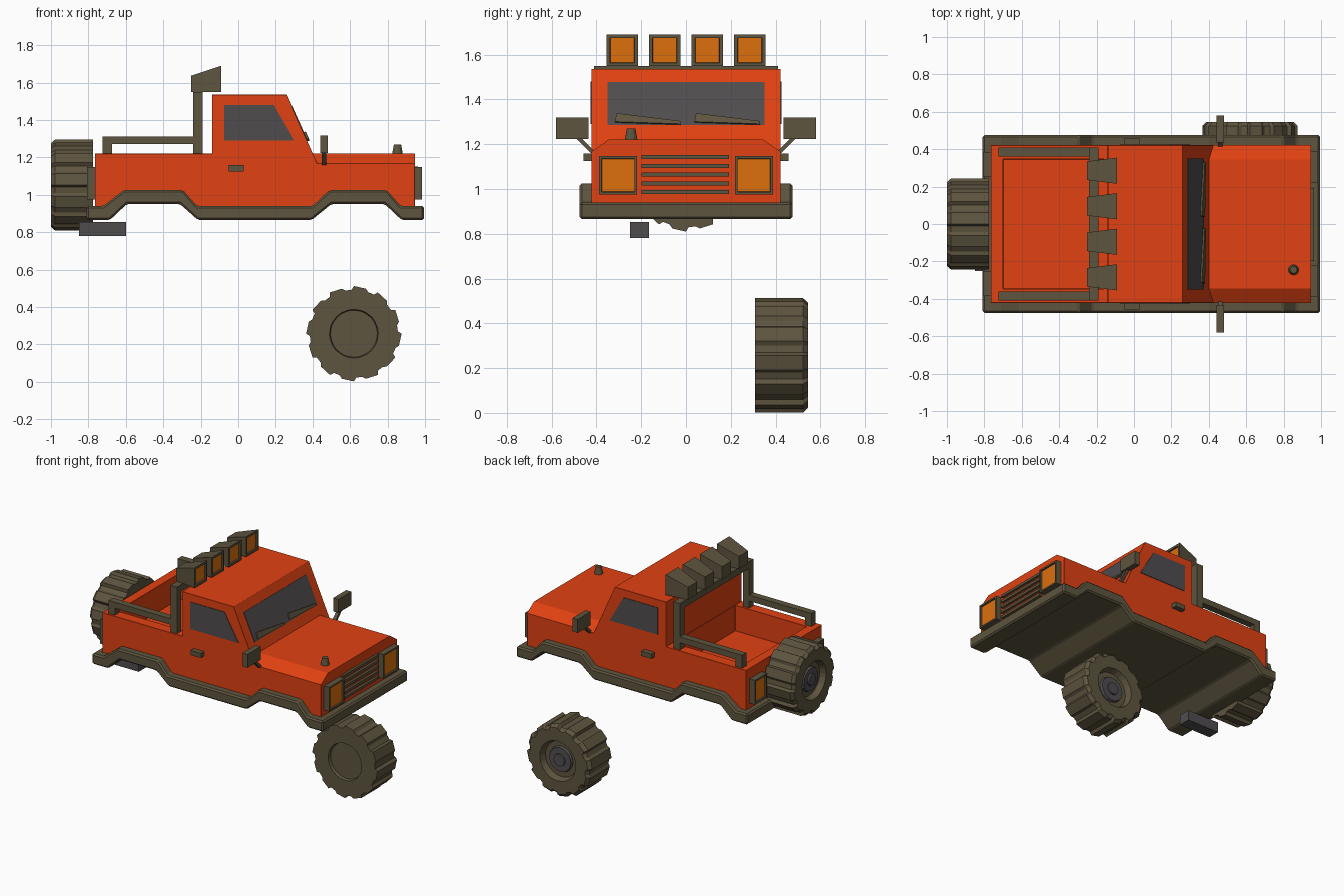
import bpy, bmesh, math
from mathutils import Matrix, Vector

if "Cube" in bpy.data.objects:
    bpy.data.objects.remove(bpy.data.objects["Cube"])


def mat(name, rgb):
    m = bpy.data.materials.new(name)
    m.diffuse_color = (*rgb, 1)
    m.use_nodes = True
    m.node_tree.nodes["Principled BSDF"].inputs["Base Color"].default_value = m.diffuse_color
    return m


RED = mat("red_orange_paint", (0.75, 0.053, 0.006))
BROWN = mat("olive_brown", (0.112, 0.09, 0.05))
GREY = mat("dark_grey", (0.08, 0.073, 0.078))
AMBER = mat("amber", (0.72, 0.16, 0.004))


def finish(bm, name, mats, bevel=0):
    bmesh.ops.recalc_face_normals(bm, faces=bm.faces)
    me = bpy.data.meshes.new(name)
    bm.to_mesh(me)
    bm.free()
    for m in mats:
        me.materials.append(m)
    ob = bpy.data.objects.new(name, me)
    bpy.context.collection.objects.link(ob)
    if bevel:
        add_bevel(ob, bevel)
    return ob


def add_bevel(ob, w):
    b = ob.modifiers.new("bevel", 'BEVEL')
    b.width, b.segments, b.limit_method = w, 1, 'ANGLE'


def prism(name, pts, vec, m, bevel=0):
    """Flat polygon of 3D points pushed along a vector."""
    bm = bmesh.new()
    vec = Vector(vec)
    a = [bm.verts.new(p) for p in pts]
    b = [bm.verts.new(Vector(p) + vec) for p in pts]
    bm.faces.new(a)
    bm.faces.new(b)
    for i in range(len(a)):
        j = (i + 1) % len(a)
        bm.faces.new((a[i], a[j], b[j], b[i]))
    return finish(bm, name, [m], bevel)


def side_prism(name, xz, half, m, bevel=0):
    return prism(name, [(x, -half, z) for x, z in xz], (0, 2 * half, 0), m, bevel)


def box(name, x, y, z, m, bevel=0):
    return prism(name, [(x[0], y[0], z[0]), (x[1], y[0], z[0]), (x[1], y[0], z[1]), (x[0], y[0], z[1])],
                 (0, y[1] - y[0], 0), m, bevel)


def lamp(name, x0, x1, y, z_back, z_front, half_back, half_front, rim):
    """Box or flared housing with a recessed amber lens at x1."""
    bm = bmesh.new()
    r = []
    for x, h, z in ((x0, half_back, z_back), (x1, half_front, z_front)):
        r.append([bm.verts.new(p) for p in ((x, y - h, z[0]), (x, y + h, z[0]), (x, y + h, z[1]), (x, y - h, z[1]))])
    bm.faces.new(r[0])
    front = bm.faces.new(r[1])
    for i in range(4):
        j = (i + 1) % 4
        bm.faces.new((r[0][i], r[0][j], r[1][j], r[1][i]))
    bmesh.ops.recalc_face_normals(bm, faces=bm.faces)
    bmesh.ops.inset_region(bm, faces=[front], thickness=rim, depth=0)
    bmesh.ops.inset_region(bm, faces=[front], thickness=0.002, depth=-0.01)
    front.material_index = 1
    return finish(bm, name, [BROWN, AMBER])


def wheel(name, matrix):
    """Lugged tyre: stacked rings, local z is the axle, hub faces +z."""
    bm = bmesh.new()
    lug = [(0, 0.255), (15, 0.249), (19, 0.235), (27, 0.235)]
    outline = [(math.radians(30 * k + a), r) for k in range(12) for a, r in lug]
    rings = [(0.125, 0.02), (0.13, 0), (None, 0), (None, 0.215), (0.92, 0.237), (0.14, 0.237), (0.125, 0.195)]
    loops = []
    for r, z in rings:
        loops.append([])
        for a, ro in outline:
            rad = ro if r is None else (ro * r if r > 0.5 else r)
            loops[-1].append(bm.verts.new((rad * math.cos(a), rad * math.sin(a), z)))
    n = len(outline)
    for p, q in zip(loops, loops[1:]):
        for i in range(n):
            j = (i + 1) % n
            bm.faces.new((p[i], p[j], q[j], q[i]))
    bm.faces.new(loops[0])
    bm.faces.new(loops[-1])
    tyre = finish(bm, name + "_tyre", [BROWN])
    tyre.matrix_world = matrix
    # stepped grey hub
    bm = bmesh.new()
    for r, z0, z1 in ((0.092, 0.19, 0.212), (0.045, 0.2, 0.224)):
        bmesh.ops.create_cone(bm, cap_ends=True, segments=16, radius1=r, radius2=r * 0.92, depth=z1 - z0,
                              matrix=Matrix.Translation((0, 0, (z0 + z1) / 2)))
    finish(bm, name + "_hub", [GREY]).matrix_world = matrix


def ws(z):
    """x of the windscreen plane at height z."""
    return 0.43 - (z - 1.155) * 0.447


# Skirt: wheel arch steps, shared with the body underside
top = [(-0.72, 0), (-0.61, 1), (-0.295, 1), (-0.22, 0), (0.40, 0), (0.49, 1), (0.795, 1), (0.87, 0)]
low = [(-0.685, 0), (-0.595, 1), (-0.31, 1), (-0.215, 0), (0.395, 0), (0.50, 1), (0.785, 1), (0.875, 0)]
upper = [(-0.81, 0.94)] + [(x, 0.94 + 0.085 * s) for x, s in top] + [(0.995, 0.94)]
lower = [(-0.81, 0.865)] + [(x, 0.865 + 0.085 * s) for x, s in low] + [(0.995, 0.865)]
side_prism("skirt_trim", upper + lower[::-1], 0.475, BROWN, 0.01)

# Body and cab
under = [(-0.765, 0.9)] + [(x, 0.9 + 0.085 * s) for x, s in low] + [(0.945, 0.9)]
body = side_prism("body", under + [(0.945, 1.165), (ws(1.165), 1.165), (ws(1.535), 1.535), (-0.14, 1.535),
                                   (-0.14, 1.22), (-0.765, 1.22)], 0.422, RED)
cutter = box("bed_cutter", (-0.70, -0.142), (-0.347, 0.347), (1.04, 1.3), RED)
cutter.hide_render = True
cutter.hide_viewport = True
cut = body.modifiers.new("bed", 'BOOLEAN')
cut.operation, cut.object, cut.solver = 'DIFFERENCE', cutter, 'EXACT'
add_bevel(body, 0.007)
prism("hood", [(0.40, y, z) for y, z in ((-0.422, 1.15), (0.422, 1.15), (0.422, 1.167), (0.345, 1.22),
                                         (-0.345, 1.22), (-0.422, 1.167))], (0.545, 0, 0), RED)

# Glass and wipers
nrm = Vector((0.913, 0, 0.408))
prism("windscreen", [(ws(z), y, z) for y, z in ((-0.35, 1.285), (0.35, 1.285), (0.35, 1.475), (-0.35, 1.475))],
      nrm * 0.004, GREY)
for k, y in enumerate((-0.31, 0.045)):
    prism(f"wiper_{k}", [(ws(z), y + d, z) for d, z in ((0, 1.333), (0.285, 1.298), (0.285, 1.285), (-0.008, 1.295))],
          nrm * 0.014, BROWN)

# Parts on both sides
for s, tag in ((-1, "right"), (1, "left")):
    prism(f"side_window_{tag}", [(x, s * 0.42, z) for x, z in ((-0.075, 1.29), (0.30, 1.29), (0.19, 1.48),
                                                               (-0.075, 1.48))], (0, s * 0.006, 0), GREY)
    box(f"door_handle_{tag}", (-0.05, 0.03), (s * 0.41, s * 0.458), (1.125, 1.158), BROWN)
    box(f"mirror_{tag}", (0.44, 0.48), (s * 0.435, s * 0.58), (1.223, 1.318), BROWN)
    prism(f"mirror_arm_{tag}", [(0.448, s * y, z) for y, z in ((0.465, 1.225), (0.49, 1.225), (0.425, 1.16),
                                                               (0.405, 1.165))], (0.025, 0, 0), BROWN)
    rail_y = (s * 0.362, s * 0.41)
    box(f"roll_bar_post_{tag}", (-0.24, -0.19), rail_y, (1.215, 1.548), BROWN)
    box(f"bed_rail_{tag}", (-0.725, -0.24), rail_y, (1.27, 1.312), BROWN)
    box(f"bed_rail_post_{tag}", (-0.725, -0.675), rail_y, (1.215, 1.27), BROWN)
    lamp(f"headlight_{tag}", 0.94, 0.985, s * 0.303, (0.975, 1.147), (0.975, 1.147), 0.085, 0.085, 0.016)
    lamp(f"tail_light_{tag}", -0.76, -0.808, s * 0.318, (0.975, 1.147), (0.975, 1.147), 0.067, 0.067, 0.018)
box("roll_bar_top", (-0.24, -0.19), (-0.41, 0.41), (1.50, 1.548), BROWN)

# Roof lamps
for k in range(4):
    lamp(f"roof_lamp_{k}", -0.25, -0.09, -0.285 + 0.19 * k, (1.548, 1.637), (1.548, 1.69), 0.05, 0.07, 0.022)

# Grille slats, hood cap, tow bar
for k in range(5):
    z = 1.143 - 0.039 * k
    box(f"grille_slat_{k}", (0.94, 0.962), (-0.198, 0.193), (z - 0.01, z + 0.008), BROWN)
bm = bmesh.new()
bmesh.ops.create_cone(bm, cap_ends=True, segments=12, radius1=0.029, radius2=0.019, depth=0.055,
                      matrix=Matrix.Translation((0.853, -0.245, 1.242)))
finish(bm, "hood_cap", [BROWN])
box("tow_bar", (-0.85, -0.60), (-0.25, -0.165), (0.78, 0.868 - 0.015), GREY)

# Loose front wheel and spare wheel
wheel("front_wheel", Matrix.Translation((0.62, 0.308, 0.257)) @ Matrix.Rotation(math.radians(-90), 4, 'X'))
wheel("spare_wheel", Matrix.Translation((-0.775, 0, 1.052)) @ Matrix.Rotation(math.radians(-90), 4, 'Y')
      @ Matrix.Scale(0.95, 4))
